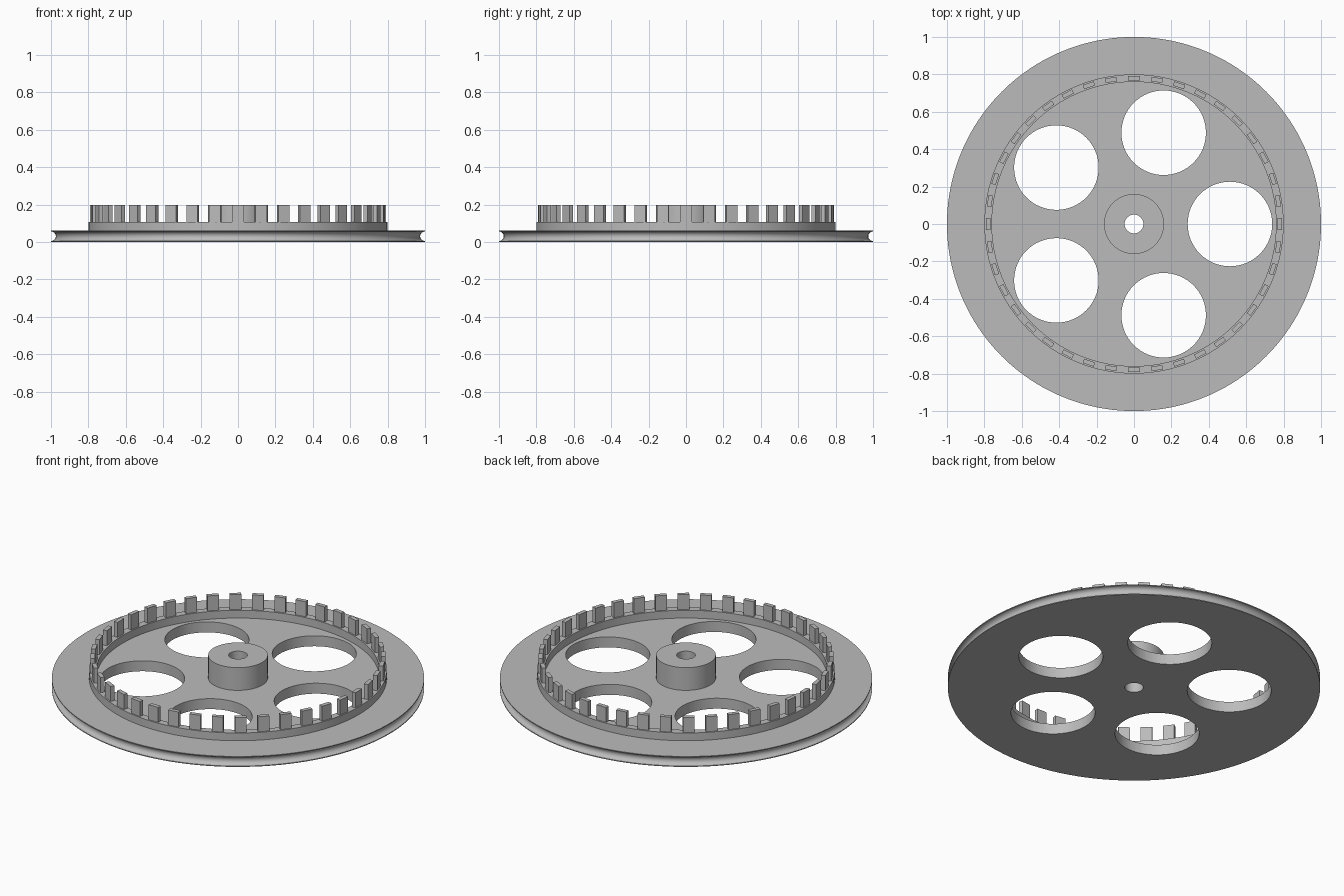
import bpy
import bmesh
from math import cos, sin, pi, radians
from mathutils import Matrix

cube = bpy.data.objects.get("Cube")
if cube:
    bpy.data.objects.remove(cube, do_unlink=True)

metal = bpy.data.materials.new("plain grey")
metal.use_nodes = True
GREY = (0.5, 0.5, 0.5, 1)
metal.diffuse_color = GREY
metal.node_tree.nodes["Principled BSDF"].inputs["Base Color"].default_value = GREY

DISC_TOP, RING_TOP, TOP = 0.062, 0.108, 0.197
HOLES, TEETH = 5, 40


def make_object(name, bm):
    bmesh.ops.recalc_face_normals(bm, faces=bm.faces)
    mesh = bpy.data.meshes.new(name)
    bm.to_mesh(mesh)
    bm.free()
    mesh.materials.append(metal)
    obj = bpy.data.objects.new(name, mesh)
    bpy.context.collection.objects.link(obj)
    return obj


def lathe(name, profile, steps=128):
    """Revolve a closed (radius, height) profile about z."""
    bm = bmesh.new()
    verts = [bm.verts.new((r, 0, z)) for r, z in profile]
    edges = [bm.edges.new((v, verts[i - 1])) for i, v in enumerate(verts)]
    bmesh.ops.spin(bm, geom=verts + edges, cent=(0, 0, 0), axis=(0, 0, 1),
                   angle=2 * pi, steps=steps, use_merge=True)
    bmesh.ops.remove_doubles(bm, verts=bm.verts, dist=1e-5)
    return make_object(name, bm)


def tube(name, inner, outer, low, high):
    return lathe(name, [(inner, low), (outer, low), (outer, high), (inner, high)])


def smooth(obj):
    bpy.ops.object.select_all(action="DESELECT")
    obj.select_set(True)
    bpy.context.view_layer.objects.active = obj
    bpy.ops.object.shade_smooth_by_angle(angle=radians(30))


# Pulley disc with a round groove in its rim
mid = DISC_TOP / 2
groove = [(1 - 0.026 * sin(pi * i / 12), mid - 0.026 * cos(pi * i / 12))
          for i in range(13)]
disc = lathe("pulley_disc",
             [(0.05, 0), (1, 0)] + groove + [(1, DISC_TOP), (0.05, DISC_TOP)], 160)

# Lightening holes cut through the disc
bm = bmesh.new()
for i in range(HOLES):
    a = 2 * pi * i / HOLES
    bmesh.ops.create_cone(bm, cap_ends=True, segments=64, radius1=0.226,
                          radius2=0.226, depth=0.3,
                          matrix=Matrix.Translation((0.513 * cos(a), 0.513 * sin(a), mid)))
cutter = make_object("hole_cutter", bm)
cut = disc.modifiers.new("holes", "BOOLEAN")
cut.object = cutter
cut.solver = "EXACT"
bpy.context.view_layer.objects.active = disc
bpy.ops.object.modifier_apply(modifier=cut.name)
bpy.data.objects.remove(cutter, do_unlink=True)

# Raised ring and central hub
ring = tube("raised_ring", 0.76, 0.80, DISC_TOP, RING_TOP)
hub = tube("hub", 0.05, 0.16, DISC_TOP, TOP)
for part in (disc, ring, hub):
    smooth(part)

# Teeth standing on the ring
bm = bmesh.new()
for i in range(TEETH):
    place = (Matrix.Rotation(2 * pi * i / TEETH, 4, "Z")
             @ Matrix.Translation((0.78, 0, (RING_TOP + TOP) / 2))
             @ Matrix.Diagonal((0.024, 0.062, TOP - RING_TOP, 1)))
    bmesh.ops.create_cube(bm, size=1, matrix=place)
make_object("ring_teeth", bm)
